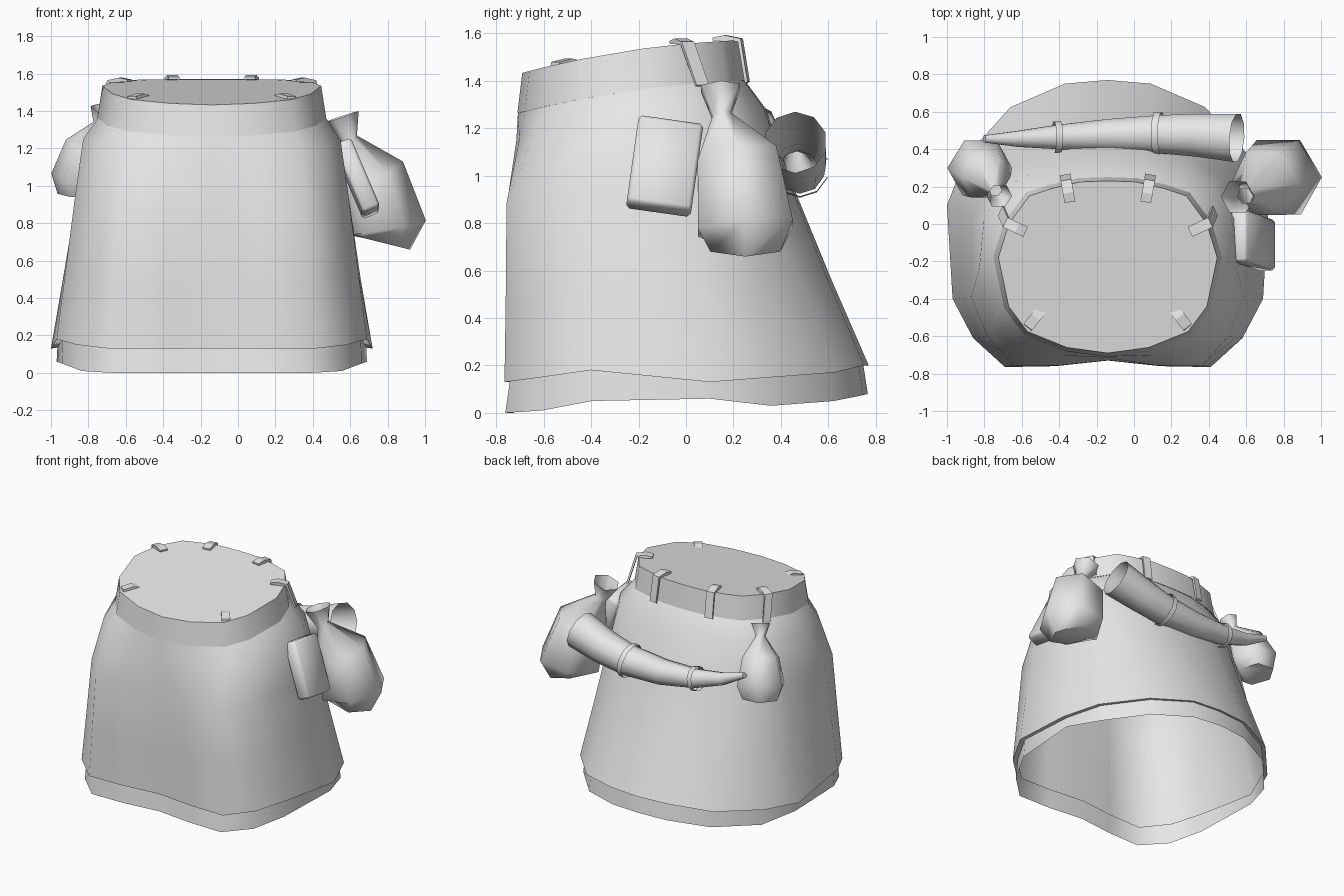
import bpy, bmesh, math
from mathutils import Vector, Matrix

if "Cube" in bpy.data.objects:
    bpy.data.objects.remove(bpy.data.objects["Cube"])

CX = -0.14          # garment centre line
grey = bpy.data.materials.new("light_grey")
grey.diffuse_color = (0.8, 0.8, 0.8, 1)
grey.use_nodes = True
grey.node_tree.nodes["Principled BSDF"].inputs["Base Color"].default_value = grey.diffuse_color


def finish(name, bm, angle=40):
    bmesh.ops.recalc_face_normals(bm, faces=bm.faces)
    me = bpy.data.meshes.new(name)
    bm.to_mesh(me)
    bm.free()
    me.materials.append(grey)
    ob = bpy.data.objects.new(name, me)
    bpy.context.collection.objects.link(ob)
    bpy.ops.object.select_all(action='DESELECT')
    ob.select_set(True)
    bpy.context.view_layer.objects.active = ob
    bpy.ops.object.shade_smooth_by_angle(angle=math.radians(angle))
    return ob


def loft(name, rings, cap_start=False, cap_end=False, angle=40):
    bm = bmesh.new()
    vs = [[bm.verts.new(p) for p in r] for r in rings]
    n = len(vs[0])
    for a, b in zip(vs, vs[1:]):
        for i in range(n):
            j = (i + 1) % n
            bm.faces.new((a[i], b[i], b[j], a[j]))
    if cap_start:
        bm.faces.new(vs[0])
    if cap_end:
        bm.faces.new(vs[-1][::-1])
    return finish(name, bm, angle)


def tube(name, path, sides, cap_end=True, angle=65, ref=(0, 1, 0)):
    """Open-mouthed rings of given radius, square to a path of (x, y, z, radius)."""
    pts = [Vector(p[:3]) for p in path]
    rings = []
    for i, p in enumerate(path):
        t = (pts[min(i + 1, len(pts) - 1)] - pts[max(i - 1, 0)]).normalized()
        u = t.cross(Vector(ref)).normalized()
        v = t.cross(u)
        rings.append([pts[i] + p[3] * (u * math.cos(a) + v * math.sin(a))
                      for a in (2 * math.pi * k / sides for k in range(sides))])
    return loft(name, rings, False, cap_end, angle)


def mirror_ring(half):
    """Half outline from front centre to back centre -> closed ring."""
    full = half + [(-u, y, z) for u, y, z in half[-2:0:-1]]
    return [(CX + u, y, z) for u, y, z in full]


def cap_z(y):
    return 1.43 + 0.208 * (y + 0.7) - 0.127 * (y + 0.7) * (y + 0.22)


# Half outlines of waist and hem
waist = [(0, -.69), (.22, -.66), (.43, -.575), (.53, -.44), (.585, -.18),
         (.53, .0), (.42, .15), (.30, .19), (.15, .225), (0, .23)]
hem = [(0, -.73, .13), (.28, -.76, .13), (.55, -.765, .13), (.72, -.61, .15),
       (.83, -.40, .18), (.86, .1, .13), (.76, .36, .15), (.52, .625, .17),
       (.23, .75, .2), (0, .77, .2)]
under_z = [0, 0, 0, .01, .05, .06, .03, .05, .075, .08]


def belt_low(k):
    return [(u * k, -.23 + (y + .23) * k, cap_z(y) - .17) for u, y in waist]


def skirt_ring(s, fx, fback, ffront):
    half = []
    for (u0, y0, z0), (u1, y1, z1) in zip(belt_low(1.04), hem):
        fy = fback if y1 > 0 else ffront
        half.append((u0 + (u1 - u0) * fx, y0 + (y1 - y0) * fy, z0 + (z1 - z0) * s))
    return half


# Waistband with closed top
loft("waistband", [mirror_ring([(u, y, cap_z(y)) for u, y in waist]),
                   mirror_ring(belt_low(1.045))], cap_start=True)

# Outer skirt
levels = [(0, 0, 0, 0), (.1, .36, .17, .3), (.35, .55, .37, .95),
          (.7, .79, .70, .97), (1, 1, 1, 1)]
loft("skirt", [mirror_ring(skirt_ring(*l)) for l in levels], angle=60)

# Underskirt: a short band stepped in from the hem
upper = [(u * .96, y * .97, z + .005) for u, y, z in hem]
lower = [(u * .965, y * .995, z) for (u, y, _), z in zip(hem, under_z)]
loft("underskirt", [mirror_ring(hem), mirror_ring(upper), mirror_ring(lower)], angle=50)

# Belt loops: thin hooked straps, (x from centre, y, outward angle, sideways slant)
for u, y, deg, slant in [(.415, -.535, -52, 0), (.53, .0, 25, .05), (.22, .215, 80, 0)]:
    for side in (1, -1):
        a = math.radians(deg)
        out = Vector((side * math.cos(a), math.sin(a), 0))
        across = Vector((-out.y, out.x, 0)) * .029
        base = Vector((CX + side * u, y, cap_z(y)))
        prof = [(-.10, .0), (-.10, .012), (-.05, .022), (.02, .008), (.05, -.175),
                (.038, -.18), (.008, -.005)]
        bm = bmesh.new()
        ends = []
        for sgn in (-1, 1):
            vs = [bm.verts.new(base + out * r + across * sgn
                               + Vector((0, slant if z < -.1 else 0, z)))
                  for r, z in prof]
            ends.append(vs)
            bm.faces.new(vs)
        for i in range(len(prof)):
            j = (i + 1) % len(prof)
            bm.faces.new((ends[0][i], ends[0][j], ends[1][j], ends[1][i]))
        finish("belt_loop", bm, 20)

# Drawstring bags, open at the neck
tube("large_bag", [(.555, .145, 1.37, .095), (.595, .15, 1.25, .045),
                   (.70, .215, 1.06, .195), (.775, .25, .78, .232),
                   (.755, .25, .70, .17)], 6)
tube("small_bag", [(-.72, .15, 1.41, .07), (-.74, .18, 1.33, .035),
                   (-.79, .25, 1.21, .135), (-.825, .3, 1.04, .175),
                   (-.83, .31, .95, .135)], 6)

# Box pouch leaning on the hip, softly rounded
bm = bmesh.new()
bmesh.ops.create_cube(bm, size=1, matrix=Matrix.Translation((.635, -.09, 1.04))
                      @ Matrix.Rotation(math.radians(-8), 4, 'X')
                      @ Matrix.Rotation(math.radians(-23), 4, 'Y')
                      @ Matrix.Diagonal((.10, .275, .40, 1)))
bmesh.ops.bevel(bm, geom=bm.edges[:], offset=.015, segments=1, affect='EDGES')
finish("box_pouch", bm, 60)

# Horn across the back, with two bands
horn = [(.55, .46, 1.14, .135), (.34, .475, 1.075, .12), (.13, .48, 1.03, .107),
        (-.14, .475, 1.015, .09), (-.41, .465, 1.035, .068), (-.62, .455, 1.085, .045),
        (-.80, .455, 1.16, .02)]
tube("horn", horn, 10)
for x, y, z, r, slope in [(.13, .48, 1.03, .122, .18), (-.41, .465, 1.035, .086, -.16)]:
    tube("horn_band", [(x - .018, y, z - .018 * slope, r),
                       (x + .018, y, z + .018 * slope, r)], 10, cap_end=False)
